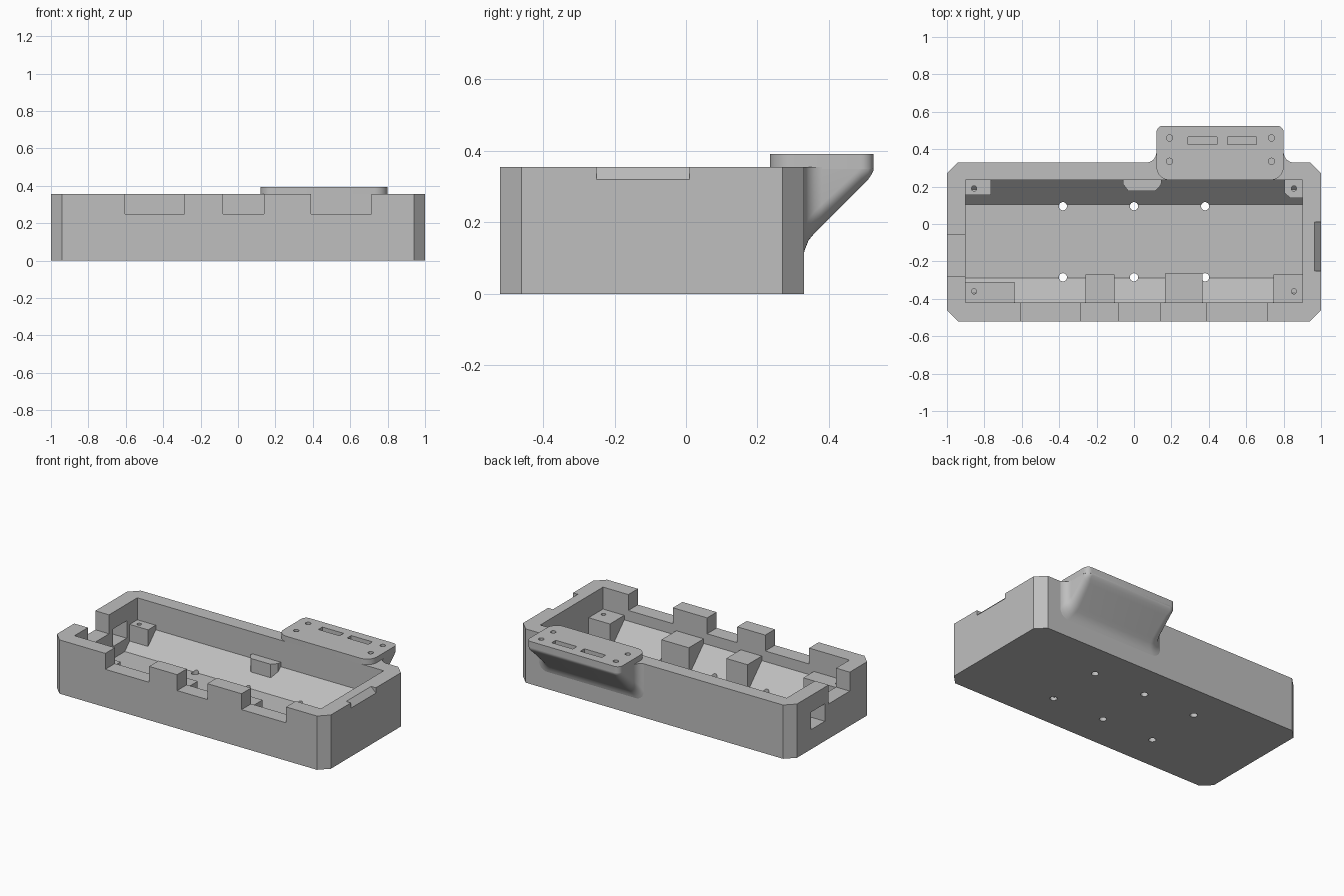
import bpy, bmesh
from math import sin, cos, pi, radians

cube = bpy.data.objects.get("Cube")
if cube:
    bpy.data.objects.remove(cube, do_unlink=True)

grey = bpy.data.materials.new("plain_grey")
grey.use_nodes = True
colour = (0.52, 0.52, 0.52, 1)
grey.diffuse_color = colour
grey.node_tree.nodes["Principled BSDF"].inputs["Base Color"].default_value = colour


def finish(name, bm):
    bmesh.ops.recalc_face_normals(bm, faces=bm.faces)
    mesh = bpy.data.meshes.new(name)
    bm.to_mesh(mesh)
    bm.free()
    mesh.materials.append(grey)
    ob = bpy.data.objects.new(name, mesh)
    bpy.context.collection.objects.link(ob)
    return ob


def prism(name, outline, lo, hi, axis="z"):
    """Extrude an outline from lo to hi along z, or a (y, z) / (x, z) outline along x / y."""
    place = {"x": lambda a, b, t: (t, a, b),
             "y": lambda a, b, t: (a, t, b),
             "z": lambda a, b, t: (a, b, t)}[axis]
    bm = bmesh.new()
    rings = [[bm.verts.new(place(a, b, t)) for a, b in outline] for t in (lo, hi)]
    bm.faces.new(rings[0])
    bm.faces.new(rings[1])
    n = len(outline)
    for i in range(n):
        j = (i + 1) % n
        bm.faces.new((rings[0][i], rings[0][j], rings[1][j], rings[1][i]))
    return finish(name, bm)


def rect(x0, x1, y0, y1):
    return [(x0, y0), (x1, y0), (x1, y1), (x0, y1)]


def arc(cx, cy, r, start, end, steps):
    span = radians(end - start)
    return [(cx + r * cos(radians(start) + span * i / steps),
             cy + r * sin(radians(start) + span * i / steps)) for i in range(steps + 1)]


def hole(x, y, r, lo, hi):
    return prism("hole_cutter", arc(x, y, r, 0, 345, 23), lo, hi)


def cut(ob, cutters):
    """Subtract each cutter, then remove it."""
    bpy.context.view_layer.objects.active = ob
    for c in cutters:
        c.hide_render = True
        mod = ob.modifiers.new("cut", "BOOLEAN")
        mod.operation = "DIFFERENCE"
        mod.solver = "EXACT"
        mod.object = c
        bpy.ops.object.modifier_apply(modifier=mod.name)
        bpy.data.objects.remove(c, do_unlink=True)


def smooth(ob):
    bpy.ops.object.select_all(action="DESELECT")
    ob.select_set(True)
    bpy.context.view_layer.objects.active = ob
    bpy.ops.object.shade_smooth_by_angle(angle=radians(35))


RIM, FLOOR, POST = 0.355, 0.05, 0.21
FRONT, BACK = -0.52, 0.33
IN_X, IN_FRONT, IN_BACK = 0.9, -0.42, 0.235

# Tray with chamfered corners
c = 0.06
tray = prism("tray", [(-1 + c, FRONT), (1 - c, FRONT), (1, FRONT + c), (1, BACK - c),
                      (1 - c, BACK), (-1 + c, BACK), (-1, BACK - c), (-1, FRONT + c)], 0, RIM)

# Cavity with sloped lower walls
slope = 0.13
cutters = [prism("cavity_cutter", [
    (IN_FRONT, 0.5), (IN_FRONT, FLOOR + slope), (IN_FRONT + slope, FLOOR),
    (IN_BACK - slope, FLOOR), (IN_BACK, FLOOR + slope), (IN_BACK, 0.5)], -IN_X, IN_X, "x")]

# Front wall notches
for x0, x1 in ((-0.605, -0.285), (-0.08, 0.14), (0.39, 0.715)):
    cutters.append(prism("notch_cutter", rect(x0, x1, -0.6, -0.4), 0.25, 0.5))

# Side wall notch and window
cutters.append(prism("side_notch_cutter", rect(-1.1, -0.88, -0.28, -0.06), 0.23, 0.5))
cutters.append(prism("window_cutter", rect(-1.1, -0.88, -0.02, 0.125), 0.13, 0.245))

# Slanted finger groove on the opposite rim
cutters.append(prism("groove_cutter", [(0.965, RIM), (1, 0.32), (1.1, 0.22), (1.1, 0.5),
                                       (0.965, 0.5)], -0.25, 0.01, "y"))

# Holes through the floor
for x in (-0.38, 0, 0.38):
    for y in (-0.285, 0.095):
        cutters.append(hole(x, y, 0.022, -0.1, 0.2))
cut(tray, cutters)

# Support posts around the inside, set slightly into the walls
e = 0.02
L, R, F, B = -IN_X - e, IN_X + e, IN_FRONT - e, IN_BACK + e
posts = {
    "front_right_post": (rect(L, -0.64, F, -0.31), (-0.855, -0.36)),
    "front_inner_right_post": (rect(-0.26, -0.105, F, -0.27), None),
    "front_inner_left_post": (rect(0.165, 0.365, F, -0.265), None),
    "front_left_post": (rect(0.745, R, F, -0.27), (0.855, -0.36)),
    "back_right_post": (rect(L, -0.765, 0.155, B), (-0.855, 0.19)),
    "back_left_post": ([(0.805, B), (0.805, 0.165), (0.835, 0.14), (R, 0.14), (R, B)],
                       (0.855, 0.19)),
    "back_middle_post": ([(-0.06, B), (-0.06, 0.215), (-0.03, 0.176), (0.115, 0.176),
                          (0.145, 0.21), (0.15, B)], None),
}
for name, (outline, screw) in posts.items():
    post = prism(name, outline, 0.02, POST)
    if screw:
        cut(post, [hole(*screw, 0.014, 0.13, 0.3)])

# Bracket plate with rounded corners, screw holes and slots
MID, HALF = 0.46, 0.34
x0, x1, y0, y1 = MID - HALF, MID + HALF, 0.235, 0.525
big, small = 0.07, 0.035
plate = prism("bracket_plate",
              arc(x0 + big, y0 + big, big, 180, 270, 8) + arc(x1 - big, y0 + big, big, 270, 360, 8)
              + arc(x1 - small, y1 - small, small, 0, 90, 8)
              + arc(x0 + small, y1 - small, small, 90, 180, 8), 0.35, 0.392)
cutters = [hole(x, y, 0.017, 0.3, 0.5) for x in (0.19, 0.735) for y in (0.335, 0.46)]
cutters += [prism("slot_cutter", rect(x, x + 0.155, 0.424, 0.466), 0.3, 0.5) for x in (0.29, 0.5)]
cut(plate, cutters)
smooth(plate)

# Bracket support: U sections (y, underside height, half width) lofted out from the wall
sections = [(0.328, 0.105, 0.39), (0.333, 0.125, 0.373), (0.343, 0.15, 0.357),
            (0.36, 0.17, 0.345), (0.38, 0.19, HALF), (0.49, 0.30, HALF),
            (0.51, 0.32, 0.333), (0.52, 0.335, 0.322), (0.525, 0.345, 0.305)]
bm = bmesh.new()
rings = []
for y, under, half in sections:
    r = min(0.06, (RIM - under) * 0.9)
    pts = [(MID - half, RIM)] + arc(MID - half + r, under + r, r, 180, 270, 8)
    pts += arc(MID + half - r, under + r, r, 270, 360, 8) + [(MID + half, RIM)]
    rings.append([bm.verts.new((x, y, z)) for x, z in pts])
for a, b in zip(rings, rings[1:]):
    for i in range(len(a)):
        j = (i + 1) % len(a)
        bm.faces.new((a[i], a[j], b[j], b[i]))
bm.faces.new(rings[0])
bm.faces.new(rings[-1])
smooth(finish("bracket_support", bm))
